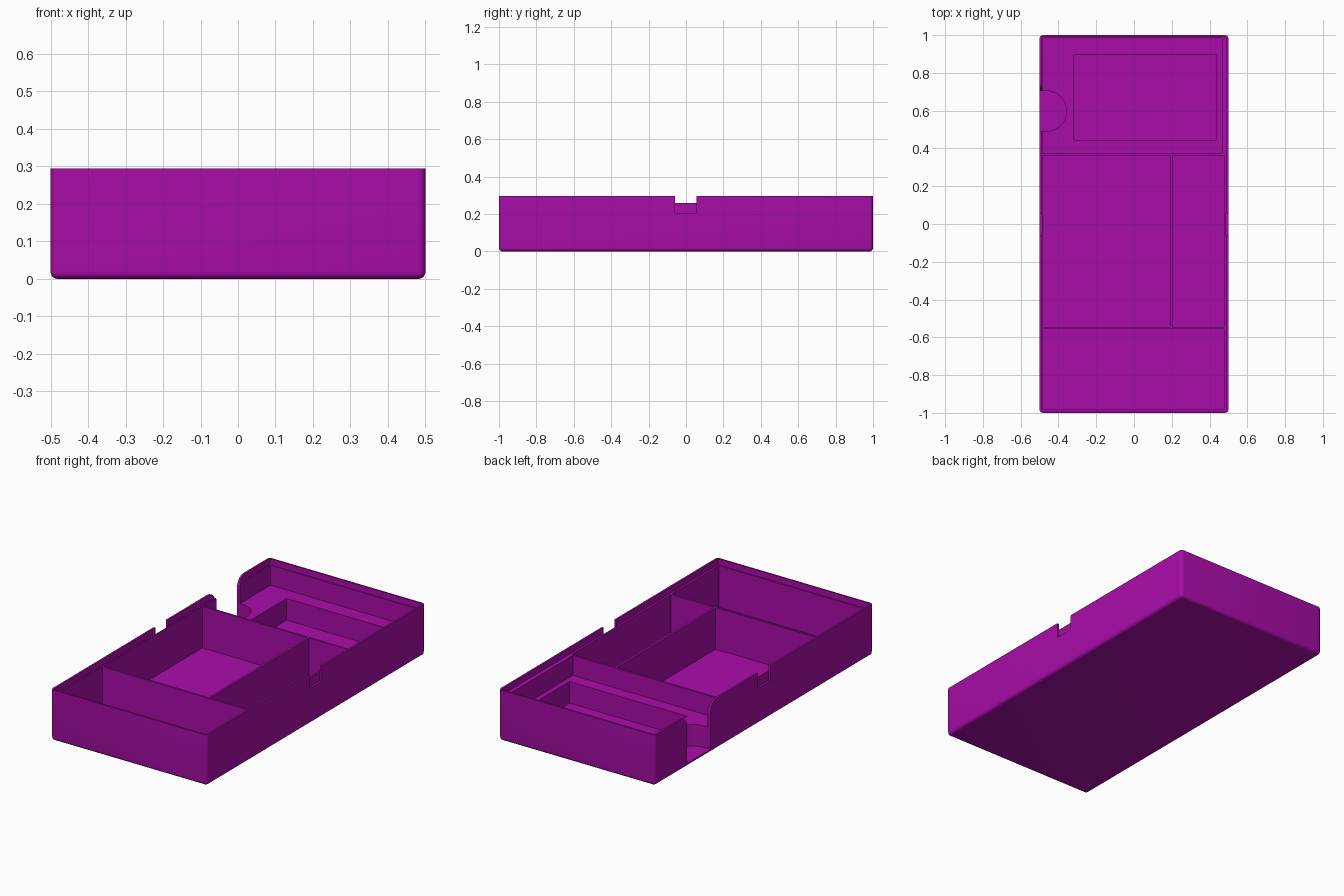
import bpy, bmesh, math
from mathutils import Vector

if "Cube" in bpy.data.objects:
    bpy.data.objects.remove(bpy.data.objects["Cube"], do_unlink=True)

purple = bpy.data.materials.new("purple_plastic")
purple.use_nodes = True
colour = (0.40, 0.004, 0.40, 1)
purple.diffuse_color = colour
purple.node_tree.nodes["Principled BSDF"].inputs["Base Color"].default_value = colour

FLOOR, LEDGE, TOP, OVER = 0.02, 0.26, 0.295, 0.4


def make_object(name, bm):
    bmesh.ops.recalc_face_normals(bm, faces=bm.faces[:])
    mesh = bpy.data.meshes.new(name)
    bm.to_mesh(mesh)
    bm.free()
    mesh.materials.append(purple)
    obj = bpy.data.objects.new(name, mesh)
    bpy.context.collection.objects.link(obj)
    return obj


def box_mesh(x, y, z):
    bm = bmesh.new()
    bmesh.ops.create_cube(bm, size=1)
    lo, hi = Vector((x[0], y[0], z[0])), Vector((x[1], y[1], z[1]))
    for v in bm.verts:
        v.co = (lo + hi) / 2 + v.co * (hi - lo)
    return bm


def cut(cutter):
    cutter.hide_render = True
    mod = tray.modifiers.new("cut", "BOOLEAN")
    mod.operation, mod.solver, mod.object = "DIFFERENCE", "EXACT", cutter
    bpy.ops.object.modifier_apply(modifier=mod.name)
    bpy.data.objects.remove(cutter, do_unlink=True)


def cut_box(name, x, y, z):
    cut(make_object(name, box_mesh(x, y, z)))


def cut_prism(name, points, offset):
    bm = bmesh.new()
    face = bm.faces.new([bm.verts.new(p) for p in points])
    ext = bmesh.ops.extrude_face_region(bm, geom=[face])
    moved = [g for g in ext["geom"] if isinstance(g, bmesh.types.BMVert)]
    bmesh.ops.translate(bm, verts=moved, vec=offset)
    cut(make_object(name, bm))


# Outer shell: rounded upright and bottom edges, sharp rim
bm = box_mesh((-0.5, 0.5), (-1, 1), (0, TOP))
edges = [e for e in bm.edges if any(v.co.z < 0.01 for v in e.verts)]
bmesh.ops.bevel(bm, geom=edges, offset=0.019, segments=5, profile=0.5, affect="EDGES")
tray = make_object("tray", bm)
bpy.context.view_layer.objects.active = tray
tray.select_set(True)

# Lid recess around the rim
cut_box("lid_recess", (-0.489, 0.489), (-0.99, 0.99), (LEDGE, OVER))

# Compartments, leaving the thin dividers standing
DEEP = (FLOOR, LEDGE + 0.01)
cut_box("front_compartment", (-0.481, 0.477), (-0.982, -0.556), DEEP)
cut_box("wide_compartment", (-0.481, 0.191), (-0.544, 0.36), DEEP)
cut_box("narrow_compartment", (0.204, 0.477), (-0.544, 0.36), DEEP)
cut_box("back_shelf", (-0.481, 0.465), (0.372, 0.984), (0.145, LEDGE + 0.01))
cut_box("shelf_pocket", (-0.317, 0.435), (0.445, 0.897), (FLOOR, 0.2))

# Finger scoop: half-round well in the shelf
MID, R, FLARE, EDGE = 0.598, 0.107, 0.06, -0.465
arc = [math.pi * (i / 24 - 0.5) for i in range(25)]
well = [(EDGE + R * math.cos(a), MID + R * math.sin(a), FLOOR) for a in arc]
well += [(-0.6, MID + R, FLOOR), (-0.6, MID - R, FLOOR)]
cut_prism("finger_well", well, (0, 0, 0.2))

# Finger scoop: wall opening with rounded upper corners
half = [(R, FLOOR)]
for i in range(9):
    a = math.pi / 2 * i / 8
    half.append((R + FLARE * (1 - math.cos(a)), TOP - FLARE * (1 - math.sin(a))))
half.append((R + FLARE, OVER))
outline = [(MID + y, z) for y, z in half] + [(MID - y, z) for y, z in reversed(half)]
cut_prism("finger_opening", [(-0.6, y, z) for y, z in outline], (0.13, 0, 0))

# Latch notches: through the rim, then a shallow outer pocket below
for side in (-1, 1):
    span = (-0.058, 0.056)
    cut_box("rim_notch", sorted((side * 0.47, side * 0.6)), span, (LEDGE - 0.002, OVER))
    cut_box("latch_pocket", sorted((side * 0.488, side * 0.6)), span, (0.206, OVER))

bpy.ops.object.shade_smooth_by_angle(angle=math.radians(30))
